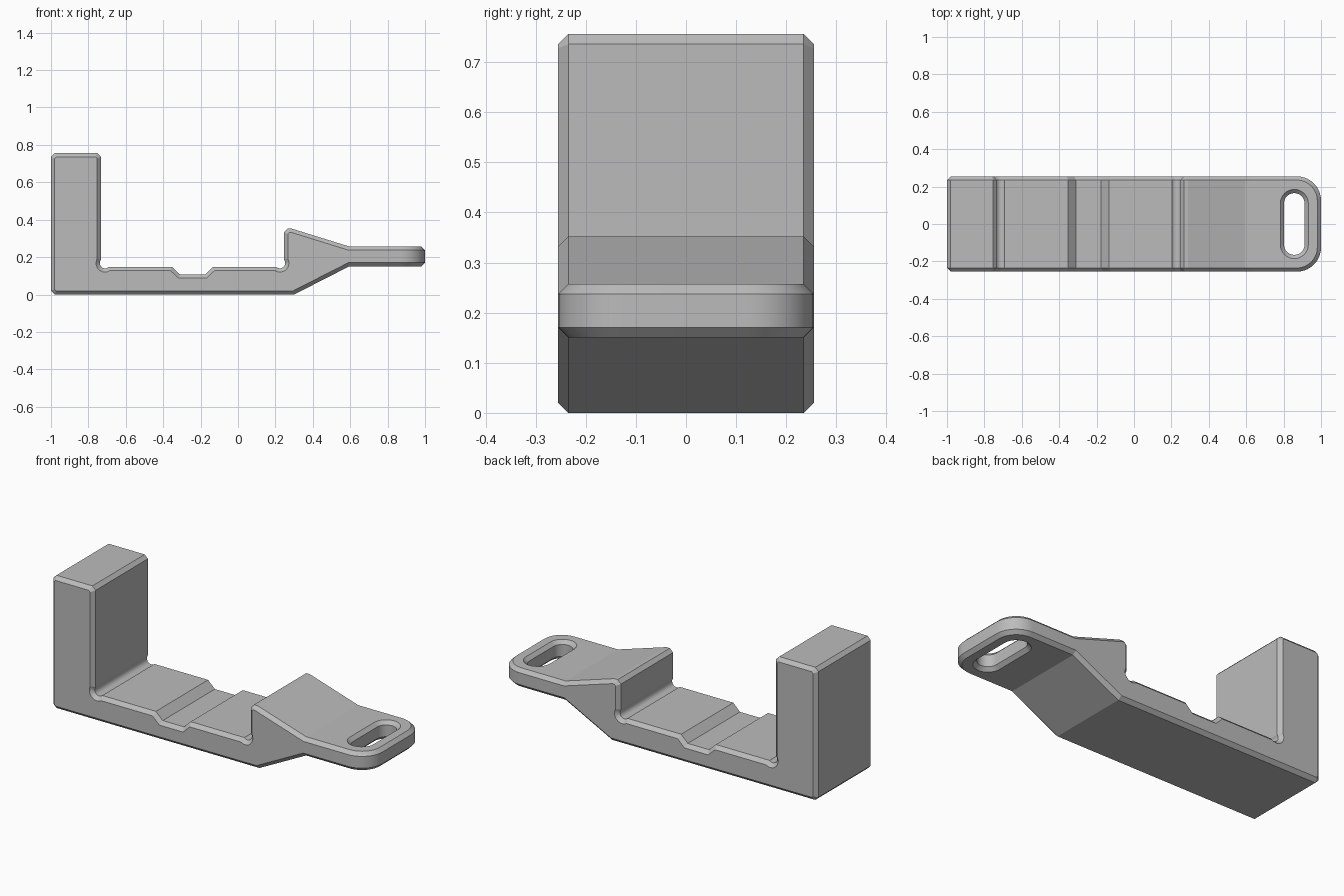
import bpy, bmesh, math
from mathutils import Vector

if "Cube" in bpy.data.objects:
    bpy.data.objects.remove(bpy.data.objects["Cube"])

C = 0.02          # chamfer size
W = 0.255         # half width
JX = 0.65         # where the bracket body meets the rounded tab
Z0, Z1 = 0.15, 0.257   # tab underside and top


def arc(cx, cy, r, a0, a1, n):
    """Points on an arc, angles in degrees."""
    return [(cx + r * math.cos(math.radians(a0 + (a1 - a0) * i / n)),
             cy + r * math.sin(math.radians(a0 + (a1 - a0) * i / n))) for i in range(n + 1)]


def inset(pts, dists):
    """Mitred inset of a counter-clockwise outline; one distance per edge."""
    n, lines, out = len(pts), [], []
    for i in range(n):
        d = (Vector(pts[(i + 1) % n]) - Vector(pts[i])).normalized()
        nrm = Vector((-d.y, d.x))
        lines.append((nrm, nrm.dot(Vector(pts[i])) + dists[i]))
    for i in range(n):
        (a, p), (b, q) = lines[i - 1], lines[i]
        det = a.x * b.y - a.y * b.x
        out.append(((p * b.y - q * a.y) / det, (a.x * q - b.x * p) / det))
    return out


def loft(bm, rings, closed=True, skip=None):
    """Bridge rings of equal length, then cap both ends."""
    vs = [[bm.verts.new(p) for p in r] for r in rings]
    n = len(vs[0])
    for a, b in zip(vs, vs[1:]):
        for i in range(n if closed else n - 1):
            if i != skip:
                j = (i + 1) % n
                bm.faces.new((a[i], a[j], b[j], b[i]))
    bm.faces.new(vs[0])
    bm.faces.new(vs[-1])


def finish(bm, name):
    bmesh.ops.remove_doubles(bm, verts=bm.verts, dist=1e-4)
    bmesh.ops.recalc_face_normals(bm, faces=bm.faces)
    me = bpy.data.meshes.new(name)
    bm.to_mesh(me)
    bm.free()
    ob = bpy.data.objects.new(name, me)
    bpy.context.collection.objects.link(ob)
    return ob


grey = bpy.data.materials.new("grey plastic")
grey.diffuse_color = (0.5, 0.5, 0.5, 1)
grey.use_nodes = True
grey.node_tree.nodes["Principled BSDF"].inputs["Base Color"].default_value = grey.diffuse_color

# Side profile of the body, counter-clockwise, with round corner reliefs
R, RZ, FLOOR = 0.028, 0.168, 0.148
drop = math.degrees(math.asin((RZ - FLOOR) / R))
side = math.degrees(math.acos(0.022 / R))
profile = [(-0.98, 0), (0.3, 0), (0.594, Z0), (JX, Z0), (JX, Z1), (0.594, Z1),
           (0.288, 0.352), (0.266, 0.352), (0.246, 0.332)]
profile += arc(0.224, RZ, R, side, -180 + drop, 16)
profile += [(-0.134, FLOOR), (-0.176, 0.107), (-0.31, 0.107), (-0.353, FLOOR)]
profile += arc(-0.711, RZ, R, -drop, -180 - side, 16)
profile += [(-0.733, 0.736), (-0.753, 0.756), (-0.98, 0.756), (-1, 0.736), (-1, 0.02)]
dists = [C] * len(profile)
dists[3] = 0      # the joint with the tab is not chamfered
inner = inset(profile, dists)

bm = bmesh.new()
loft(bm, [[(x, y, z) for x, z in pts] for pts, y in
          ((inner, -W), (profile, C - W), (profile, W - C), (inner, W))], skip=3)


# Rounded tab with chamfered rim
def tab_outline(c, z):
    r = 0.13
    pts = [(JX, c - W)] + arc(1 - r, r - W, r - c, -90, 0, 10)
    pts += arc(1 - r, W - r, r - c, 0, 90, 10) + [(JX, W - c)]
    return [(x, y, z) for x, y in pts]


loft(bm, [tab_outline(C, Z0), tab_outline(0, Z0 + C), tab_outline(0, Z1 - C),
          tab_outline(C, Z1)], closed=False)
bracket = finish(bm, "bracket")


# Slot cutter, flared at both mouths
def slot(r, z):
    pts = arc(0.857, 0.11, r, 0, 180, 16) + arc(0.857, -0.11, r, 180, 360, 16)
    return [(x, y, z) for x, y in pts]


S, E = 0.055, 0.01
bm = bmesh.new()
loft(bm, [slot(S + C + E, Z0 - E), slot(S, Z0 + C), slot(S, Z1 - C), slot(S + C + E, Z1 + E)])
cutter = finish(bm, "slot_cutter")
cutter.hide_render = True
cutter.hide_set(True)

for ob in (bracket, cutter):
    ob.data.materials.append(grey)
cut = bracket.modifiers.new("slot", 'BOOLEAN')
cut.operation = 'DIFFERENCE'
cut.solver = 'EXACT'
cut.object = cutter

# Apply the cut, then smooth only the curved areas
bpy.context.view_layer.objects.active = bracket
bracket.select_set(True)
bpy.ops.object.modifier_apply(modifier=cut.name)
bpy.data.objects.remove(cutter)
bpy.ops.object.shade_smooth_by_angle(angle=math.radians(14))
